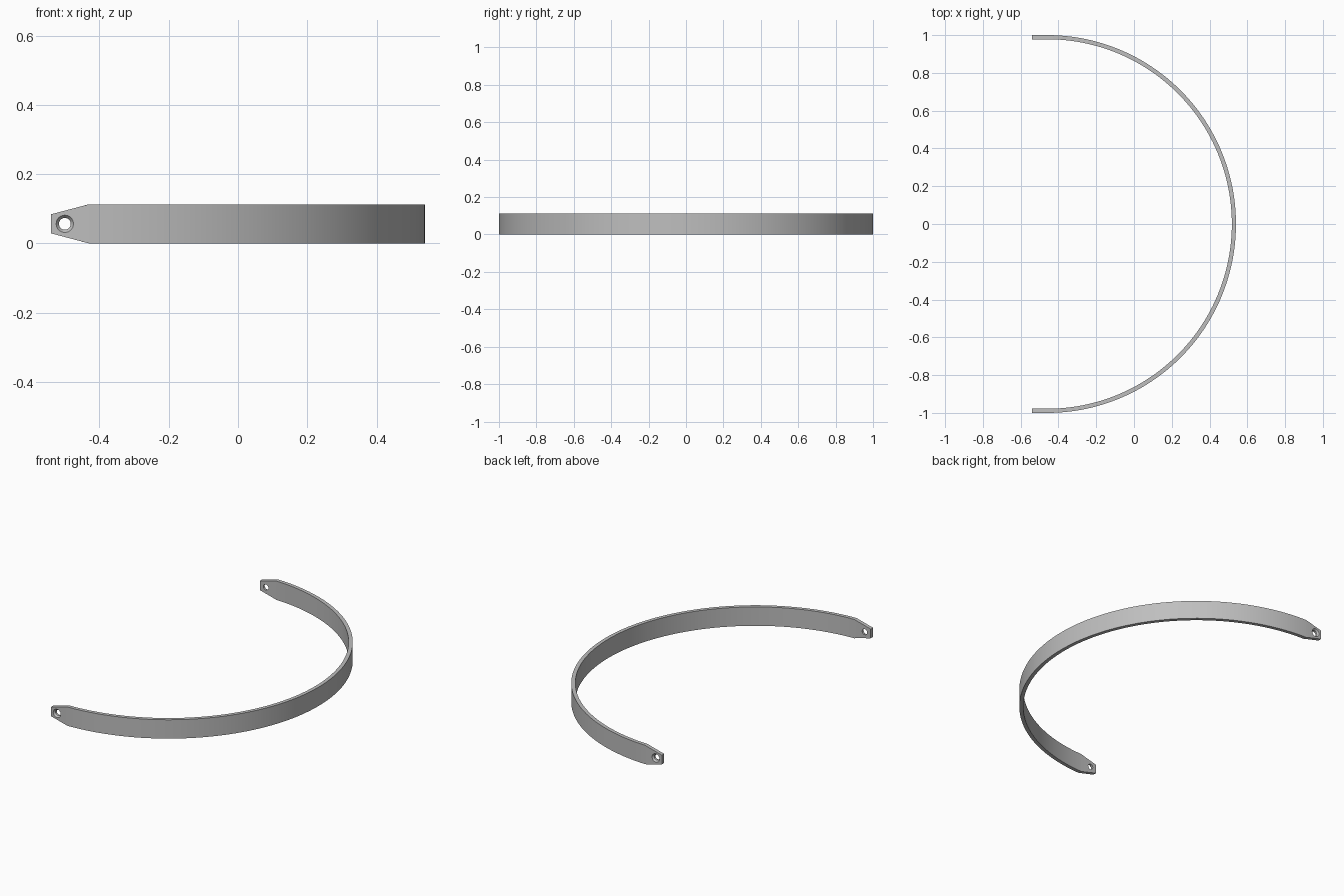
import bpy, bmesh, math
from mathutils import Vector

cube = bpy.data.objects.get("Cube")
if cube:
    bpy.data.objects.remove(cube, do_unlink=True)

RADIUS, THICK, HEIGHT = 1.0, 0.022, 0.113
CENTRE_X, END_X, TAPER_X = -0.46, -0.54, -0.43   # arc centre, strap tip, start of taper
TIP_DROP = 0.029
HOLE_X, HOLE_R, SINK_R = -0.5, 0.017, 0.025
SEGMENTS = 96

steel = bpy.data.materials.new("brushed grey steel")
steel.use_nodes = True
colour = (0.52, 0.52, 0.52, 1)
steel.diffuse_color = colour
steel.node_tree.nodes["Principled BSDF"].inputs["Base Color"].default_value = colour


def make_object(name, bm):
    bmesh.ops.recalc_face_normals(bm, faces=bm.faces)
    mesh = bpy.data.meshes.new(name)
    bm.to_mesh(mesh)
    bm.free()
    mesh.materials.append(steel)
    obj = bpy.data.objects.new(name, mesh)
    bpy.context.collection.objects.link(obj)
    return obj


def skin(bm, rings):
    """Join consecutive rings of points with quads and cap both ends."""
    rings = [[bm.verts.new(p) for p in ring] for ring in rings]
    n = len(rings[0])
    for a, b in zip(rings, rings[1:]):
        for i in range(n):
            j = (i + 1) % n
            bm.faces.new((a[i], a[j], b[j], b[i]))
    bm.faces.new(rings[0])
    bm.faces.new(rings[-1])


# Path of the strap: straight tip, half circle, straight tip (point, outward direction)
taper_angle = math.asin((TAPER_X - CENTRE_X) / RADIUS)
angles = [-math.pi / 2 + math.pi * i / SEGMENTS for i in range(SEGMENTS + 1)]
angles += [math.pi / 2 - taper_angle, taper_angle - math.pi / 2]
centre = Vector((CENTRE_X, 0, 0))
path = [(Vector((END_X, -RADIUS, 0)), Vector((0, -1, 0)))]
for a in sorted(angles):
    out = Vector((math.cos(a), math.sin(a), 0))
    path.append((centre + out * RADIUS, out))
path.append((Vector((END_X, RADIUS, 0)), Vector((0, 1, 0))))

# Curved strap with tapered tips
sections = []
for point, out in path:
    taper = max(0, (TAPER_X - point.x) / (TAPER_X - END_X))
    low = Vector((0, 0, TIP_DROP * taper))
    high = Vector((0, 0, HEIGHT - TIP_DROP * taper))
    inner = point - out * THICK
    sections.append((point + low, point + high, inner + high, inner + low))
bm = bmesh.new()
skin(bm, sections)
strap = make_object("curved_strap", bm)

# Countersunk screw holes, wide on the outer face
for side, label in ((-1, "front"), (1, "back")):
    profile = ((RADIUS + 0.01, SINK_R), (RADIUS, SINK_R),
               (RADIUS - 0.01, HOLE_R), (RADIUS - 0.05, HOLE_R))
    rings = []
    for y, r in profile:
        turns = [math.tau * i / 32 for i in range(32)]
        rings.append([(HOLE_X + r * math.cos(t), side * y, HEIGHT / 2 + r * math.sin(t))
                      for t in turns])
    bm = bmesh.new()
    skin(bm, rings)
    cutter = make_object(label + "_hole_cutter", bm)
    cutter.hide_render = True
    cut = strap.modifiers.new(label + "_hole", 'BOOLEAN')
    cut.operation = 'DIFFERENCE'
    cut.solver = 'EXACT'
    cut.object = cutter
    bpy.context.view_layer.objects.active = strap
    bpy.ops.object.modifier_apply(modifier=cut.name)
    bpy.data.objects.remove(cutter, do_unlink=True)

# Smooth curve, sharp edges
bpy.ops.object.select_all(action='DESELECT')
strap.select_set(True)
bpy.context.view_layer.objects.active = strap
bpy.ops.object.shade_smooth_by_angle(angle=math.radians(25))
